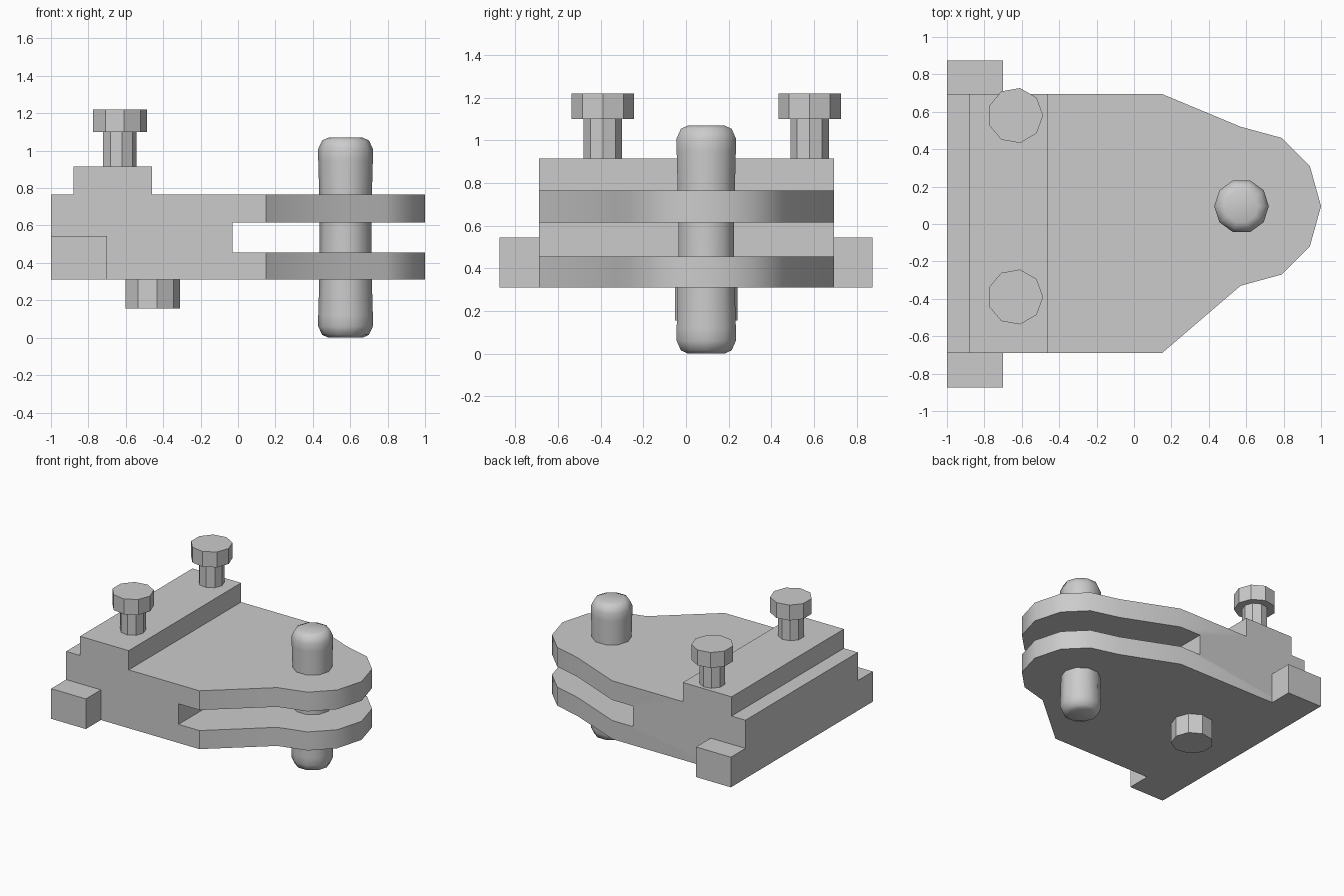
import bpy, bmesh, math

cube = bpy.data.objects.get("Cube")
if cube:
    bpy.data.objects.remove(cube, do_unlink=True)

GREY = (0.6, 0.6, 0.6, 1)
metal = bpy.data.materials.new("plain grey")
metal.use_nodes = True
metal.diffuse_color = GREY
metal.node_tree.nodes["Principled BSDF"].inputs["Base Color"].default_value = GREY


def add(name, bm):
    """Turn a bmesh into a grey object."""
    bmesh.ops.recalc_face_normals(bm, faces=bm.faces)
    mesh = bpy.data.meshes.new(name)
    bm.to_mesh(mesh)
    bm.free()
    mesh.materials.append(metal)
    obj = bpy.data.objects.new(name, mesh)
    bpy.context.collection.objects.link(obj)
    return obj


def prism(name, points, offset):
    """Extrude a closed outline along offset."""
    bm = bmesh.new()
    face = bm.faces.new([bm.verts.new(p) for p in points])
    new = bmesh.ops.extrude_face_region(bm, geom=[face])["geom"]
    bmesh.ops.translate(bm, vec=offset,
                        verts=[v for v in new if isinstance(v, bmesh.types.BMVert)])
    return add(name, bm)


def box(name, x0, x1, y0, y1, z0, z1):
    return prism(name, [(x0, y0, z0), (x1, y0, z0), (x1, y1, z0), (x0, y1, z0)],
                 (0, 0, z1 - z0))


def lathe(name, x, y, profile, sides):
    """Stack of rings given as (radius, height), capped at both ends."""
    bm = bmesh.new()
    rings = []
    for r, z in profile:
        angles = [math.tau * i / sides for i in range(sides)]
        rings.append([bm.verts.new((x + r * math.cos(a), y + r * math.sin(a), z))
                      for a in angles])
    for low, high in zip(rings, rings[1:]):
        for i in range(sides):
            j = (i + 1) % sides
            bm.faces.new((low[i], low[j], high[j], high[i]))
    bm.faces.new(rings[0])
    bm.faces.new(rings[-1])
    return add(name, bm)


def smooth(obj, degrees):
    bpy.ops.object.select_all(action="DESELECT")
    obj.select_set(True)
    bpy.context.view_layer.objects.active = obj
    bpy.ops.object.shade_smooth_by_angle(angle=math.radians(degrees))


# Forked body: stepped and slotted side profile, trimmed to the plan outline
side = [(-1, 0.31), (1.1, 0.31), (1.1, 0.455), (-0.03, 0.455), (-0.03, 0.615),
        (1.1, 0.615), (1.1, 0.765), (-0.46, 0.765), (-0.46, 0.915),
        (-0.88, 0.915), (-0.88, 0.765), (-1, 0.765)]
plan = [(-1.1, -0.69), (0.15, -0.69), (0.57, -0.33), (0.79, -0.27), (0.94, -0.12),
        (1, 0.095), (0.94, 0.31), (0.79, 0.46), (0.57, 0.52), (0.15, 0.695),
        (-1.1, 0.695)]
body = prism("forked_body", [(x, -1, z) for x, z in side], (0, 2, 0))
trim = prism("plan_trim", [(x, y, 0) for x, y in plan], (0, 0, 1.2))
trim.hide_render = True
cut = body.modifiers.new("trim", "BOOLEAN")
cut.operation = "INTERSECT"
cut.solver = "EXACT"
cut.object = trim
bpy.context.view_layer.objects.active = body
bpy.ops.object.modifier_apply(modifier=cut.name)
bpy.data.objects.remove(trim, do_unlink=True)
smooth(body, 35)

# Side tabs at the base
box("right_tab", -1, -0.7, -0.875, -0.69, 0.31, 0.545)
box("left_tab", -1, -0.7, 0.695, 0.875, 0.31, 0.545)

# Bolts on the raised step: slim shank and wide head
for label, y in (("right", -0.39), ("left", 0.58)):
    lathe(label + "_bolt", -0.635, y,
          [(0.092, 0.9), (0.092, 1.1), (0.149, 1.1), (0.149, 1.22)], 9)

# Stud under the body
lathe("lower_stud", -0.46, 0.095, [(0.15, 0.155), (0.15, 0.32)], 9)

# Rounded pin through the fork
pin = lathe("pivot_pin", 0.575, 0.095,
            [(0.09, 0), (0.125, 0.015), (0.146, 0.06), (0.146, 0.12),
             (0.138, 0.4), (0.138, 0.66),
             (0.146, 0.95), (0.146, 1.01), (0.125, 1.055), (0.09, 1.07)], 10)
smooth(pin, 60)
